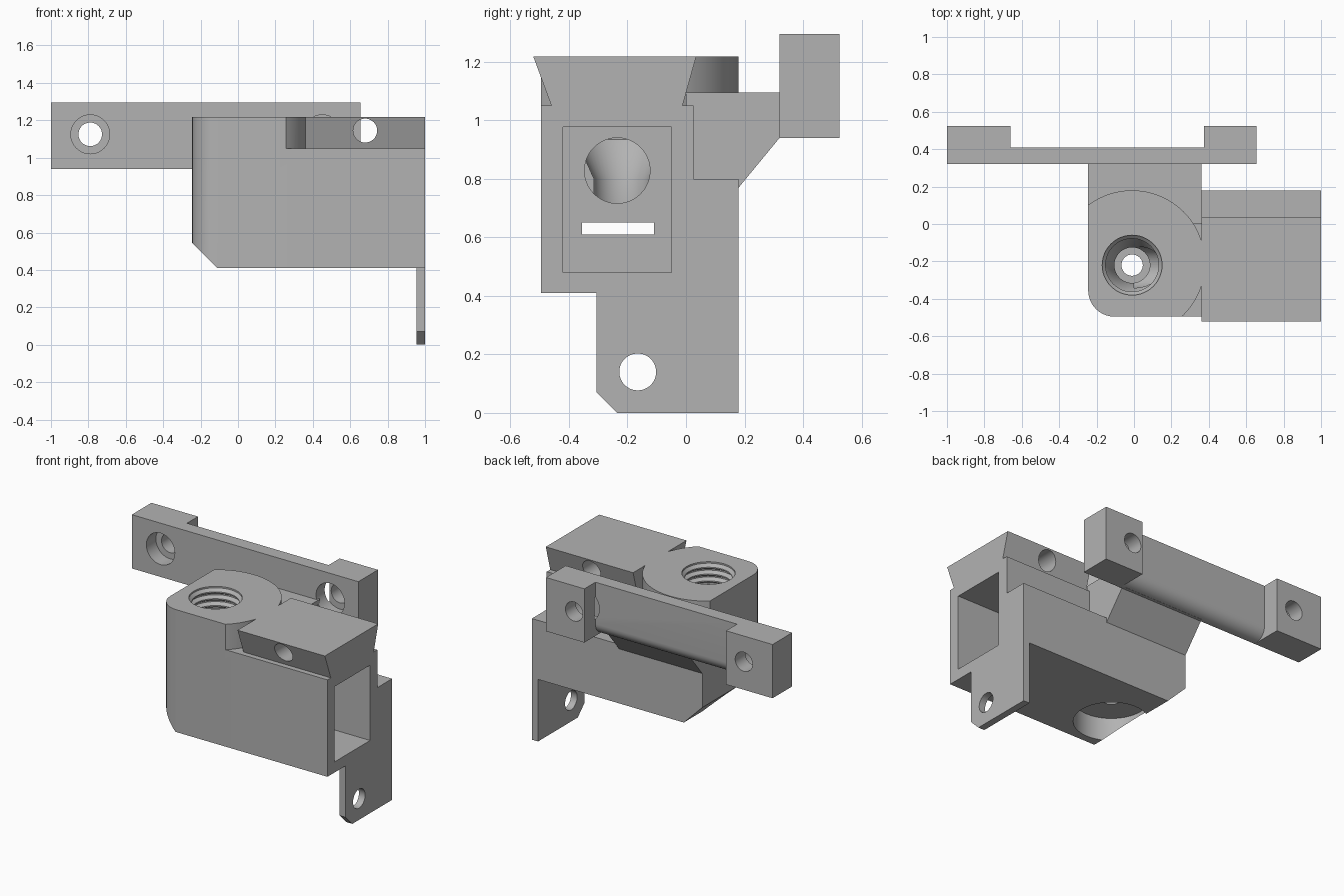
import bpy, bmesh, math
from mathutils import Vector

if "Cube" in bpy.data.objects:
    bpy.data.objects.remove(bpy.data.objects["Cube"])

grey = bpy.data.materials.new("plain_grey")
grey.use_nodes = True
grey.diffuse_color = (0.45, 0.45, 0.45, 1)
grey.node_tree.nodes["Principled BSDF"].inputs["Base Color"].default_value = (0.45, 0.45, 0.45, 1)


def make(name, bm):
    bmesh.ops.recalc_face_normals(bm, faces=bm.faces)
    mesh = bpy.data.meshes.new(name)
    bm.to_mesh(mesh)
    bm.free()
    mesh.materials.append(grey)
    obj = bpy.data.objects.new(name, mesh)
    bpy.context.collection.objects.link(obj)
    return obj


def prism(name, axis, profile, lo, hi):
    """Extrude a flat profile along an axis; x takes (y, z), y takes (x, z), z takes (x, y)."""
    place = {"x": lambda p, t: (t, p[0], p[1]),
             "y": lambda p, t: (p[0], t, p[1]),
             "z": lambda p, t: (p[0], p[1], t)}[axis]
    bm = bmesh.new()
    face = bm.faces.new([bm.verts.new(place(p, lo)) for p in profile])
    new = bmesh.ops.extrude_face_region(bm, geom=[face])["geom"]
    shift = Vector(place((0, 0), hi - lo))
    bmesh.ops.translate(bm, vec=shift, verts=[v for v in new if isinstance(v, bmesh.types.BMVert)])
    return make(name, bm)


def arc(cx, cy, r, start, end, steps):
    angles = [math.radians(start + (end - start) * i / steps) for i in range(steps + 1)]
    return [(cx + r * math.cos(a), cy + r * math.sin(a)) for a in angles]


def rod(axis, cx, cy, r, lo, hi, sides=48):
    return prism("bore", axis, arc(cx, cy, r, 0, 360, sides)[:-1], lo, hi)


def box(name, x0, x1, y0, y1, z0, z1):
    return prism(name, "z", [(x0, y0), (x1, y0), (x1, y1), (x0, y1)], z0, z1)


def lathe(name, cx, cy, profile):
    bm = bmesh.new()
    verts = [bm.verts.new((cx + r, cy, z)) for r, z in profile]
    edges = [bm.edges.new(pair) for pair in zip(verts, verts[1:])]
    bmesh.ops.spin(bm, geom=verts + edges, cent=(cx, cy, 0), axis=(0, 0, 1),
                   angle=math.tau, steps=48)
    bmesh.ops.remove_doubles(bm, verts=bm.verts, dist=0.0005)
    return make(name, bm)


def combine(obj, operation, *others):
    """Apply booleans to an object and discard the tools."""
    for other in others:
        mod = obj.modifiers.new("combine", "BOOLEAN")
        mod.operation, mod.solver, mod.object = operation, "EXACT", other
        graph = bpy.context.evaluated_depsgraph_get()
        mesh = bpy.data.meshes.new_from_object(obj.evaluated_get(graph))
        obj.modifiers.clear()
        obj.data = mesh
        bpy.data.objects.remove(other)


LEFT, RIGHT, FRONT, BACK = -0.245, 0.362, -0.495, 0.18
BASE, SHELF, TOP = 0.41, 1.05, 1.218
BORE = (-0.01, -0.22)

# Main block with one rounded corner, and the round boss on top of it
outline = arc(LEFT + 0.14, FRONT + 0.14, 0.14, 180, 270, 10) + [
    (RIGHT, FRONT), (RIGHT, BACK), (LEFT, BACK)]
body = prism("extruder_body", "z", outline, BASE, SHELF)
boss_outline = [(x + 0.1 if x == RIGHT else x, y) for x, y in outline]
boss = prism("boss", "z", boss_outline, SHELF - 0.05, TOP)
combine(boss, "INTERSECT", rod("z", -0.01, -0.21, 0.39, 0.9, 1.4, 96))

# Hollow bay, dovetail rail, mounting tab and sloped bracket
bay = prism("bay", "x", [(FRONT, BASE), (BACK, BASE), (BACK, 0.8), (0.025, 0.8),
                         (0.025, SHELF), (FRONT, SHELF)], 0.3, 1)
dovetail = prism("dovetail", "x", [(-0.455, SHELF - 0.02), (-0.46, SHELF), (-0.522, TOP),
                                   (0.035, TOP), (-0.012, SHELF), (-0.015, SHELF - 0.02)],
                 RIGHT, 1)
tab = prism("tab", "x", [(-0.235, 0), (BACK, 0), (BACK, 0.45), (-0.305, 0.45),
                         (-0.305, 0.07)], 0.955, 1)
bracket = prism("bracket", "x", [(0, 0.77), (BACK, 0.77), (0.32, 0.94), (0.34, 0.94),
                                 (0.34, 1.095), (0, 1.095)], LEFT, RIGHT)
combine(body, "UNION", boss, bay, dovetail, tab, bracket)

# Lower edge bevel, bay opening, wire slot and cross holes
bevel = prism("bevel", "y", [(LEFT - 0.1, BASE - 0.1), (-0.01, BASE - 0.1),
                             (LEFT - 0.1, 0.645)], -0.8, 0.5)
opening = box("opening", 0.37, 1.1, -0.42, -0.05, 0.48, 0.977)
slot = box("slot", -0.5, 0.5, -0.355, -0.11, 0.61, 0.65)
combine(body, "DIFFERENCE", bevel, opening, slot,
        rod("x", -0.235, 0.828, 0.112, 0.0, 0.5),
        rod("x", -0.165, 0.14, 0.063, 0.8, 1.2),
        rod("y", 0.68, 1.145, 0.064, -0.8, 0.3),
        rod("z", *BORE, 0.225, 0.3, 0.56))

# Threaded socket, tapering to a narrow through hole
thread = [(0, 1.3), (0.16, 1.3), (0.16, TOP - 0.01)]
for i in range(6):
    z = TOP - 0.02 - i * 0.045
    thread += [(0.142, z - 0.008), (0.142, z - 0.016), (0.165, z - 0.03), (0.165, z - 0.038)]
thread += [(0.14, 0.9), (0.095, 0.8), (0.095, 0.7), (0.057, 0.7), (0.057, 0.5), (0, 0.5)]
combine(body, "DIFFERENCE", lathe("socket", *BORE, thread))

# Mounting bar: thin web with a rounded lower edge between two thick ends
LOW, HIGH, NEAR, FAR = 0.94, 1.295, 0.32, 0.525
web = [(NEAR, LOW)] + arc(0.41 - 0.08, LOW + 0.08, 0.08, -90, 0, 8) + [(0.41, HIGH), (NEAR, HIGH)]
bar = prism("mounting_bar", "x", web, -0.8, 0.5)
combine(bar, "UNION", box("bar_end", -1, -0.66, NEAR, FAR, LOW, HIGH),
        box("bar_end", 0.375, 0.655, NEAR, FAR, LOW, HIGH))
for x in (-0.79, 0.45):
    combine(bar, "DIFFERENCE", rod("y", x, 1.125, 0.063, 0.2, 0.7),
            rod("y", x, 1.125, 0.104, 0.2, 0.42))
combine(body, "UNION", bar)

# Smooth bores, sharp edges
bpy.ops.object.select_all(action="DESELECT")
body.select_set(True)
bpy.context.view_layer.objects.active = body
bpy.ops.object.shade_smooth_by_angle(angle=math.radians(25))
